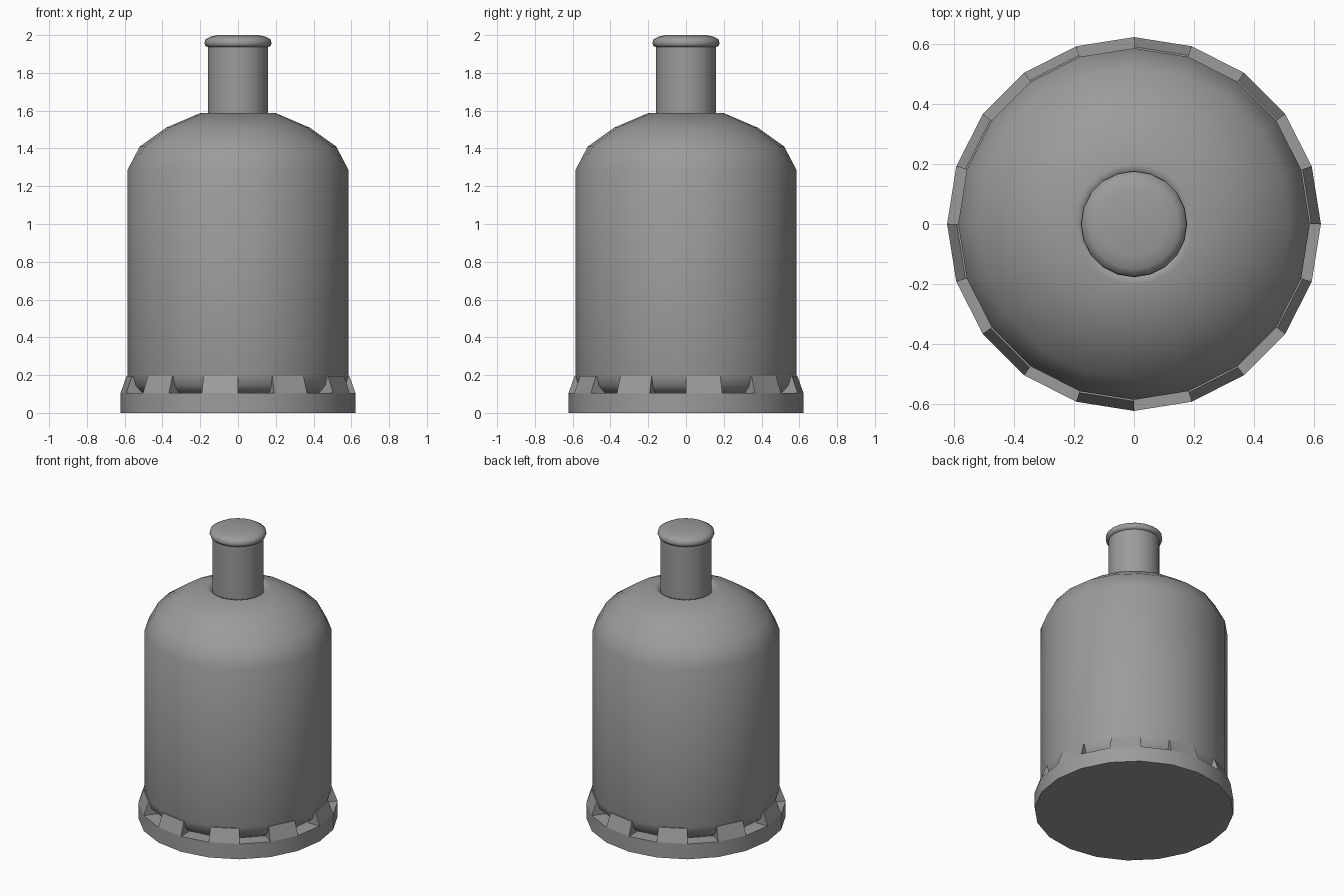
import bpy, bmesh
from math import sin, cos, tau, radians

if "Cube" in bpy.data.objects:
    bpy.data.objects.remove(bpy.data.objects["Cube"])

SIDES = 20
grey = bpy.data.materials.new("dark_grey")
grey.diffuse_color = (0.33, 0.33, 0.33, 1)
grey.use_nodes = True
grey.node_tree.nodes["Principled BSDF"].inputs["Base Color"].default_value = grey.diffuse_color


def ring_point(r, i, z):
    a = tau * i / SIDES
    return (r * cos(a), r * sin(a), z)


def finish(name, bm, smooth):
    bmesh.ops.recalc_face_normals(bm, faces=bm.faces)
    mesh = bpy.data.meshes.new(name)
    bm.to_mesh(mesh)
    bm.free()
    mesh.materials.append(grey)
    obj = bpy.data.objects.new(name, mesh)
    bpy.context.collection.objects.link(obj)
    bpy.ops.object.select_all(action='DESELECT')
    obj.select_set(True)
    bpy.context.view_layer.objects.active = obj
    bpy.ops.object.shade_smooth_by_angle(angle=radians(smooth))


def lathe(name, profile, smooth):
    """Revolve (radius, z) points and close both ends."""
    bm = bmesh.new()
    rings = [[bm.verts.new(ring_point(r, i, z)) for i in range(SIDES)] for r, z in profile]
    for lo, hi in zip(rings, rings[1:]):
        for i in range(SIDES):
            j = (i + 1) % SIDES
            bm.faces.new((lo[i], lo[j], hi[j], hi[i]))
    bm.faces.new(rings[0])
    bm.faces.new(rings[-1])
    finish(name, bm, smooth)


# Base disc
lathe("base", [(0.622, 0), (0.622, 0.105)], 30)

# Teeth on every second side of the base, leaning in to the body
bm = bmesh.new()
section = [(0.622, 0.105), (0.59, 0.195), (0.582, 0.195), (0.53, 0.105)]
for i in range(0, SIDES, 2):
    a = [bm.verts.new(ring_point(r, i, z)) for r, z in section]
    b = [bm.verts.new(ring_point(r, i + 1, z)) for r, z in section]
    bm.faces.new(a)
    bm.faces.new(b)
    for k in range(4):
        n = (k + 1) % 4
        bm.faces.new((a[k], a[n], b[n], b[k]))
finish("base_teeth", bm, 15)

# Bottle body with rounded bottom and shoulder, dipping in at the neck
lathe("body", [(0.53, 0.105), (0.57, 0.145), (0.585, 0.20), (0.585, 1.286),
               (0.52, 1.41), (0.38, 1.51), (0.20, 1.587), (0.175, 1.58),
               (0.159, 1.56)], 60)

# Neck
lathe("neck", [(0.16, 1.55), (0.16, 1.95)], 40)

# Rounded cap
lathe("cap", [(0.157, 1.937), (0.172, 1.942), (0.177, 1.955), (0.175, 1.975),
              (0.15, 1.99), (0.11, 2.0)], 75)
